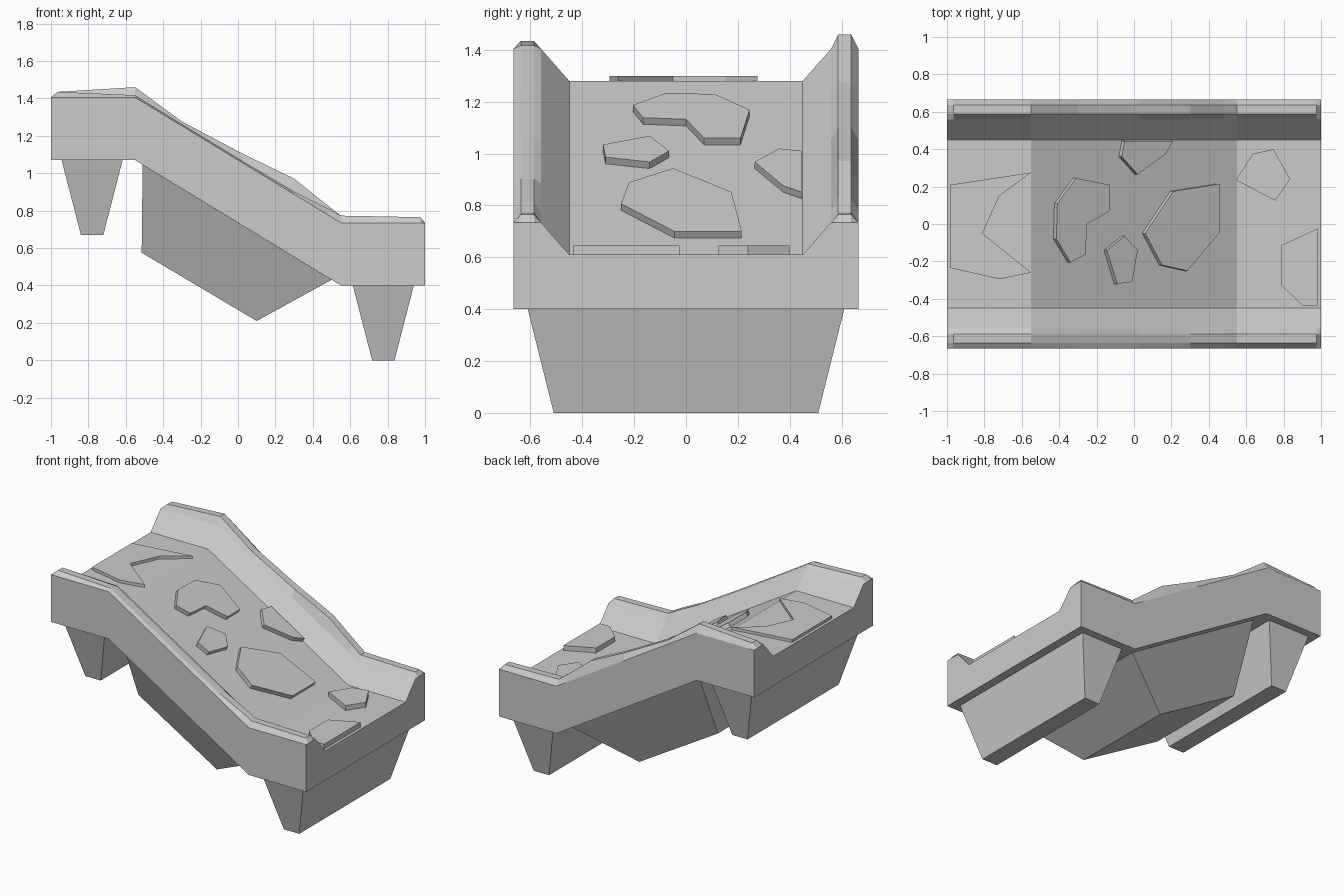
import bpy, bmesh
from mathutils import Vector

if "Cube" in bpy.data.objects:
    bpy.data.objects.remove(bpy.data.objects["Cube"])

HI, LO, BEND = 1.07, 0.40, 0.55      # underside heights and slope limits
FLOOR, SIDE = 0.21, 0.335            # heights above the underside


def base(x):
    t = min(max((x + BEND) / (2 * BEND), 0), 1)
    return HI + (LO - HI) * t


def loft(name, rings):
    """Closed solid from matching rings of points."""
    bm = bmesh.new()
    vs = [[bm.verts.new(p) for p in r] for r in rings]
    n = len(rings[0])
    for a, b in zip(vs, vs[1:]):
        for i in range(n):
            j = (i + 1) % n
            bm.faces.new((a[i], a[j], b[j], b[i]))
    caps = [bm.faces.new(vs[0]), bm.faces.new(vs[-1])]
    bmesh.ops.recalc_face_normals(bm, faces=bm.faces)
    bmesh.ops.triangulate(bm, faces=caps)
    me = bpy.data.meshes.new(name)
    bm.to_mesh(me)
    bm.free()
    ob = bpy.data.objects.new(name, me)
    bpy.context.collection.objects.link(ob)
    return ob


# Sloping trough: x station, front rail chip height, back rail chip height
stations = [(-1, 0, 0), (-0.965, .03, .03), (-0.55, .012, .055),
            (-0.3, .01, .024), (0.03, .01, .05), (0.3, .015, .084),
            (0.48, .035, .05), (0.55, .038, .038), (0.975, .03, .03), (1, 0, 0)]
rings = []
for x, front, back in stations:
    def rail(r):
        return [(.665, 0), (.665, SIDE), (.637, SIDE + r), (.587, SIDE + r),
                (.56, SIDE), (.45, FLOOR)]
    prof = [(-y, z) for y, z in rail(front)] + rail(back)[::-1]
    rings.append([(x, y, base(x) + z) for y, z in prof])
loft("ramp_trough", rings)

# Tapered feet
for name, cx, z in (("upper_foot", -0.78, HI), ("lower_foot", 0.777, LO)):
    def rect(w, d, h):
        return [(cx - w, -d, h), (cx + w, -d, h), (cx + w, d, h), (cx - w, d, h)]
    loft(name, [rect(.06, .51, z - .4), rect(.163, .61, z)])

# Keel block under the slope, narrowing downward
keel = [(-0.51, 1.045, .58), (-0.515, .575, .38), (.1, .21, .38), (.5, .43, .58)]
loft("under_block", [[(x, s * y, z) for x, z, y in keel] for s in (-1, 1)])

# Raised paving stones following the floor
slope_n = Vector((HI - LO, 0, 2 * BEND)).normalized()
up = Vector((0, 0, 1))
stones = [
    (up, .02, [(-.98, .21), (-.55, .275), (-.72, .15), (-.81, -.05),
               (-.55, -.26), (-.72, -.295), (-.98, -.235)]),
    (slope_n, .03, [(-.41, .11), (-.31, .245), (-.13, .21), (-.13, .07),
                    (-.25, 0), (-.26, -.165), (-.34, -.205), (-.415, -.08)]),
    (slope_n, .03, [(.21, .175), (.46, .215), (.46, -.045), (.285, -.25),
                    (.15, -.22), (.06, -.05)]),
    (slope_n, .03, [(-.05, .445), (.21, .445), (.17, .375), (.02, .265), (-.065, .36)]),
    (slope_n, .03, [(-.05, -.065), (.02, -.14), (-.01, -.31), (-.09, -.32), (-.145, -.14)]),
    (up, .035, [(.635, .375), (.745, .4), (.835, .24), (.755, .125), (.545, .235)]),
    (up, .035, [(.98, -.025), (.785, -.115), (.785, -.325), (.9, -.435), (.98, -.435)]),
]
for i, (n, h, pts) in enumerate(stones):
    top = [Vector((x, y, base(x) + FLOOR + h / n.z)) for x, y in pts]
    if n is up:
        for p in top:
            p.z = (HI if p.x < 0 else LO) + FLOOR + h
    loft(f"paving_stone_{i + 1}", [[p - n * (h + .01) for p in top], top])
